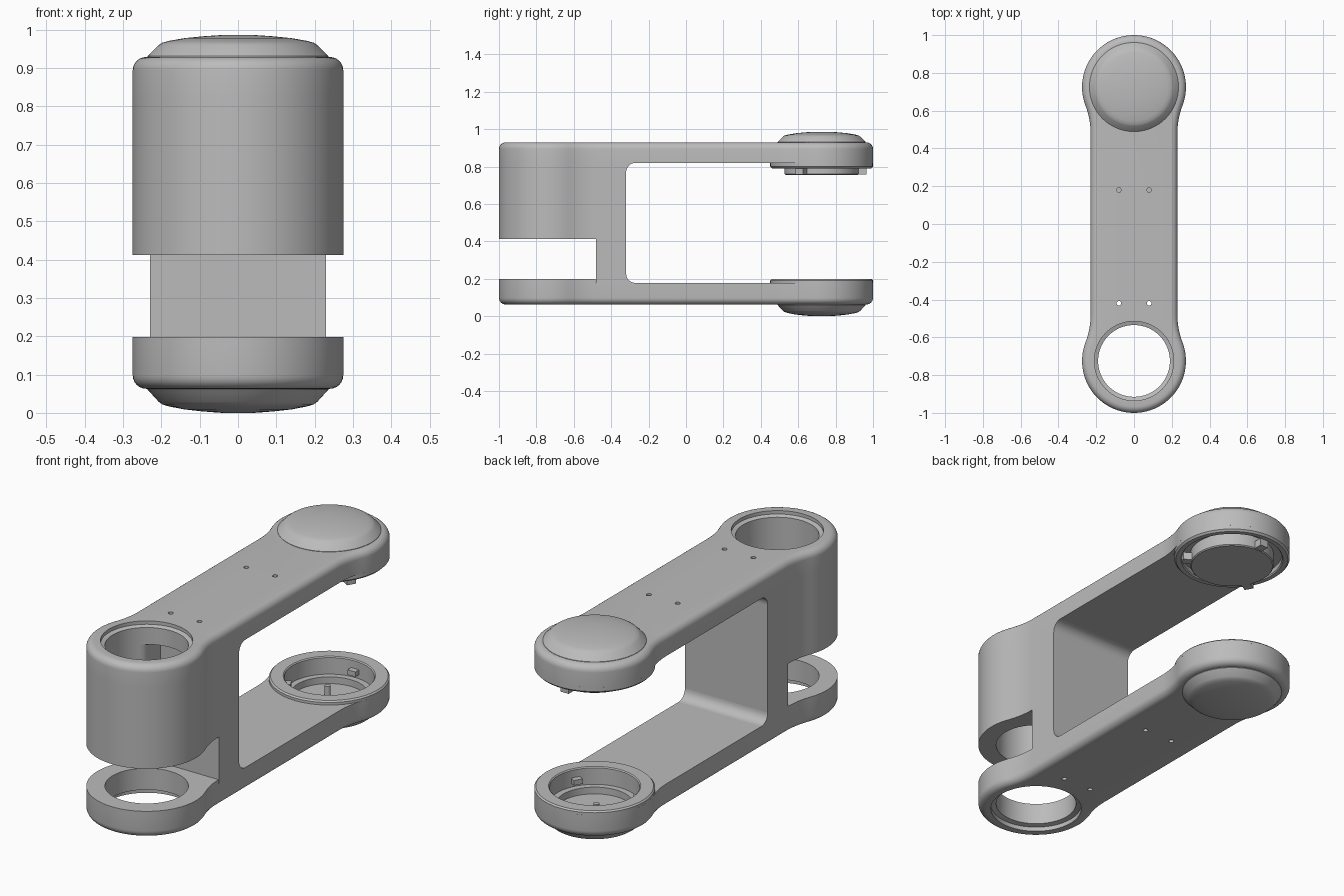
import bpy, bmesh, math
from mathutils import Matrix

cube = bpy.data.objects.get("Cube")
if cube:
    bpy.data.objects.remove(cube, do_unlink=True)

grey = bpy.data.materials.new("plain grey")
grey.use_nodes = True
grey.diffuse_color = (0.5, 0.5, 0.5, 1)
grey.node_tree.nodes["Principled BSDF"].inputs["Base Color"].default_value = (0.5, 0.5, 0.5, 1)

END_Y, END_R, ARM_W, BLEND = 0.725, 0.275, 0.23, 0.4
BOTTOM, LOW_ARM, HIGH_ARM, TOP = 0.063, 0.178, 0.82, 0.929
COLUMN_FRONT, COLUMN_BACK = -0.48, -0.32
parts = []


def make(name, bm):
    bmesh.ops.recalc_face_normals(bm, faces=bm.faces[:])
    mesh = bpy.data.meshes.new(name)
    bm.to_mesh(mesh)
    bm.free()
    mesh.materials.append(grey)
    obj = bpy.data.objects.new(name, mesh)
    bpy.context.collection.objects.link(obj)
    parts.append(obj)
    return obj


def skin(bm, rings, wrap=False):
    """Join a stack of equal rings with quads."""
    loops = [[bm.verts.new(p) for p in ring] for ring in rings]
    pairs = list(zip(loops, loops[1:])) + ([(loops[-1], loops[0])] if wrap else [])
    for a, b in pairs:
        for i in range(len(a)):
            bm.faces.new((a[i - 1], a[i], b[i], b[i - 1]))
    return loops


def loft(name, rings, wrap=False):
    bm = bmesh.new()
    loops = skin(bm, rings, wrap)
    if not wrap:
        bm.faces.new(loops[0])
        bm.faces.new(loops[-1])
    return make(name, bm)


def flat(points, z):
    return [(x, y, z) for x, y in points]


def circle(r, cx=0, cy=0, steps=72):
    turns = [math.tau * i / steps for i in range(steps)]
    return [(cx + r * math.cos(a), cy + r * math.sin(a)) for a in turns]


def turned(profile, cx=0, cy=0, steps=72):
    """Rings of a (radius, height) profile around a vertical axis."""
    return [flat(circle(r, cx, cy, steps), z) for r, z in profile]


def plate(name, outer, holes):
    """Slab with holes; stacks run upward and may be blind at one end."""
    bm = bmesh.new()
    low, high, caps = [], [], []
    for rings, blind in [(outer, None)] + holes:
        loops = skin(bm, rings)
        for loop, edges, end in ((loops[0], low, "bottom"), (loops[-1], high, "top")):
            if blind == end:
                caps.append(loop)
            else:
                edges += [bm.edges.get((loop[i - 1], loop[i])) for i in range(len(loop))]
    for edges in (low, high):
        bmesh.ops.triangle_fill(bm, use_beauty=True, edges=edges, normal=(0, 0, 1))
    for loop in caps:
        bm.faces.new(loop)
    return make(name, bm)


def outline(inset=0):
    """Bar with round ends and blended necks, shrunk by inset."""
    r, blend = END_R - inset, BLEND + inset
    bx = ARM_W + BLEND
    dy = math.sqrt((END_R + BLEND) ** 2 - bx ** 2)
    tilt = math.atan2(dy, bx)
    quarter = []
    for i in range(25):
        a = math.pi / 2 - (math.pi / 2 + tilt) * i / 24
        quarter.append((r * math.cos(a), END_Y + r * math.sin(a)))
    for i in range(1, 9):
        a = math.pi - tilt * (1 - i / 8)
        quarter.append((bx + blend * math.cos(a), END_Y - dy + blend * math.sin(a)))
    right = quarter + [(x, -y) for x, y in reversed(quarter)]
    return right + [(-x, y) for x, y in reversed(right[1:-1])]


def screw_holes(y, z0, z1, blind=None):
    return [(turned([(0.012, z0), (0.012, z1)], x, y, 16), blind) for x in (-0.08, 0.08)]


# Lower and upper arms, each with a rounded outer rim
ROUND = 0.035
rim = []
for i in range(7):
    a = math.pi / 2 * i / 6
    rim.append((ROUND * (1 - math.sin(a)), ROUND * (1 - math.cos(a))))

bore = turned([(0.215, BOTTOM), (0.215, 0.085), (0.19, 0.09), (0.19, LOW_ARM)], 0, -END_Y)
cup = turned([(0.175, BOTTOM), (0.175, 0.11), (0.205, 0.11), (0.205, LOW_ARM)], 0, END_Y)
plate("lower_arm",
      [flat(outline(d), BOTTOM + h) for d, h in rim] + [flat(outline(), LOW_ARM)],
      [(bore, None), (cup, None)]
      + screw_holes(-0.42, BOTTOM, LOW_ARM) + screw_holes(0.18, BOTTOM, 0.11, "top"))

bore = turned([(0.19, HIGH_ARM), (0.19, 0.905), (0.21, 0.912), (0.21, TOP)], 0, -END_Y)
plate("upper_arm",
      [flat(outline(), HIGH_ARM)] + [flat(outline(d), TOP - h) for d, h in reversed(rim)],
      [(bore, None)]
      + screw_holes(-0.42, HIGH_ARM, TOP) + screw_holes(0.18, 0.88, TOP, "bottom"))

# Front barrel, its bore opening into a niche at the back
front_end = [p for p in outline() if p[1] < COLUMN_FRONT]
barrel_shape = [(ARM_W, COLUMN_BACK)] + front_end + [(-ARM_W, COLUMN_BACK)]
NICHE = 0.115
keyhole = [p for p in circle(0.19, 0, -END_Y) if abs(p[0]) > NICHE or p[1] < -END_Y]
split = next(i for i, p in enumerate(keyhole) if p[0] < 0)
keyhole[split:split] = [(NICHE, -0.56), (NICHE, -0.45), (-NICHE, -0.45), (-NICHE, -0.56)]
SLOT_TOP, SLOT_BOTTOM = 0.412, 0.198
plate("front_barrel", [flat(barrel_shape, z) for z in (SLOT_TOP, HIGH_ARM)],
      [([flat(keyhole, z) for z in (SLOT_TOP, HIGH_ARM)], None)]
      + screw_holes(-0.42, SLOT_TOP, HIGH_ARM))

# Raised rim of the lower front ring
plate("front_ring", [flat(front_end, z) for z in (LOW_ARM, SLOT_BOTTOM)],
      [(turned([(0.19, LOW_ARM), (0.19, SLOT_BOTTOM)], 0, -END_Y), None)])

# Column joining the arms
column = [(ARM_W, COLUMN_BACK), (ARM_W, COLUMN_FRONT),
          (-ARM_W, COLUMN_FRONT), (-ARM_W, COLUMN_BACK)]
plate("column", [flat(column, z) for z in (LOW_ARM, SLOT_TOP)],
      screw_holes(-0.42, LOW_ARM, SLOT_TOP))

# Fillets between column and arms
FILLET = 0.05
for name, z, side in (("lower_fillet", LOW_ARM, 1), ("upper_fillet", HIGH_ARM, -1)):
    corner = [(COLUMN_BACK, z)]
    for i in range(9):
        a = math.pi / 2 * i / 8
        corner.append((COLUMN_BACK + FILLET * (1 - math.cos(a)),
                       z + side * FILLET * (1 - math.sin(a))))
    loft(name, [[(x, y, h) for y, h in corner] for x in (-ARM_W, ARM_W)])

# Rear collars
loft("upper_collar", turned([(0.238, HIGH_ARM), (0.238, 0.797), (0.243, 0.791), (0.266, 0.791),
                             (0.275, 0.8), (0.275, HIGH_ARM)], 0, END_Y), True)
loft("lower_collar", turned([(0.205, LOW_ARM), (0.205, 0.193), (0.21, 0.198), (0.268, 0.198),
                             (0.275, 0.191), (0.275, LOW_ARM)], 0, END_Y), True)

# Domed caps, the lower one facing down
dome = [(0.236, -0.012), (0.236, 0.002), (0.228, 0.01), (0.207, 0.031), (0.198, 0.037),
        (0.18, 0.042), (0.14, 0.049), (0.09, 0.054), (0.045, 0.057)]
loft("upper_cap", turned([(r, TOP + h) for r, h in dome], 0, END_Y))
loft("lower_cap", turned([(r, BOTTOM - h * 1.1) for r, h in dome], 0, END_Y))

# Bearing boss under the upper arm, and a peg in the lower cup
loft("bearing_boss", turned([(0.198, 0.83), (0.198, 0.76), (0.193, 0.755)], 0, END_Y))
loft("cup_peg", turned([(0.014, 0.07), (0.014, 0.13)], -0.03, END_Y + 0.03, 16))


# Locking tabs, three around each rear joint
def tabs(name, r0, r1, z0, z1):
    base = [(r0, -0.022), (r1, -0.022), (r1, 0.022), (r0, 0.022)]
    for i in range(3):
        tab = loft(name, [flat(base, z) for z in (z0, z1)])
        turn = Matrix.Rotation(math.pi / 2 + math.tau * i / 3, 4, 'Z')
        tab.data.transform(Matrix.Translation((0, END_Y, 0)) @ turn)


tabs("boss_tab", 0.18, 0.239, 0.757, 0.795)
tabs("cup_tab", 0.175, 0.21, 0.13, 0.155)

# Smooth curved surfaces, keep edges sharp
for obj in parts:
    obj.select_set(True)
bpy.context.view_layer.objects.active = parts[0]
bpy.ops.object.shade_smooth_by_angle(angle=math.radians(30))
